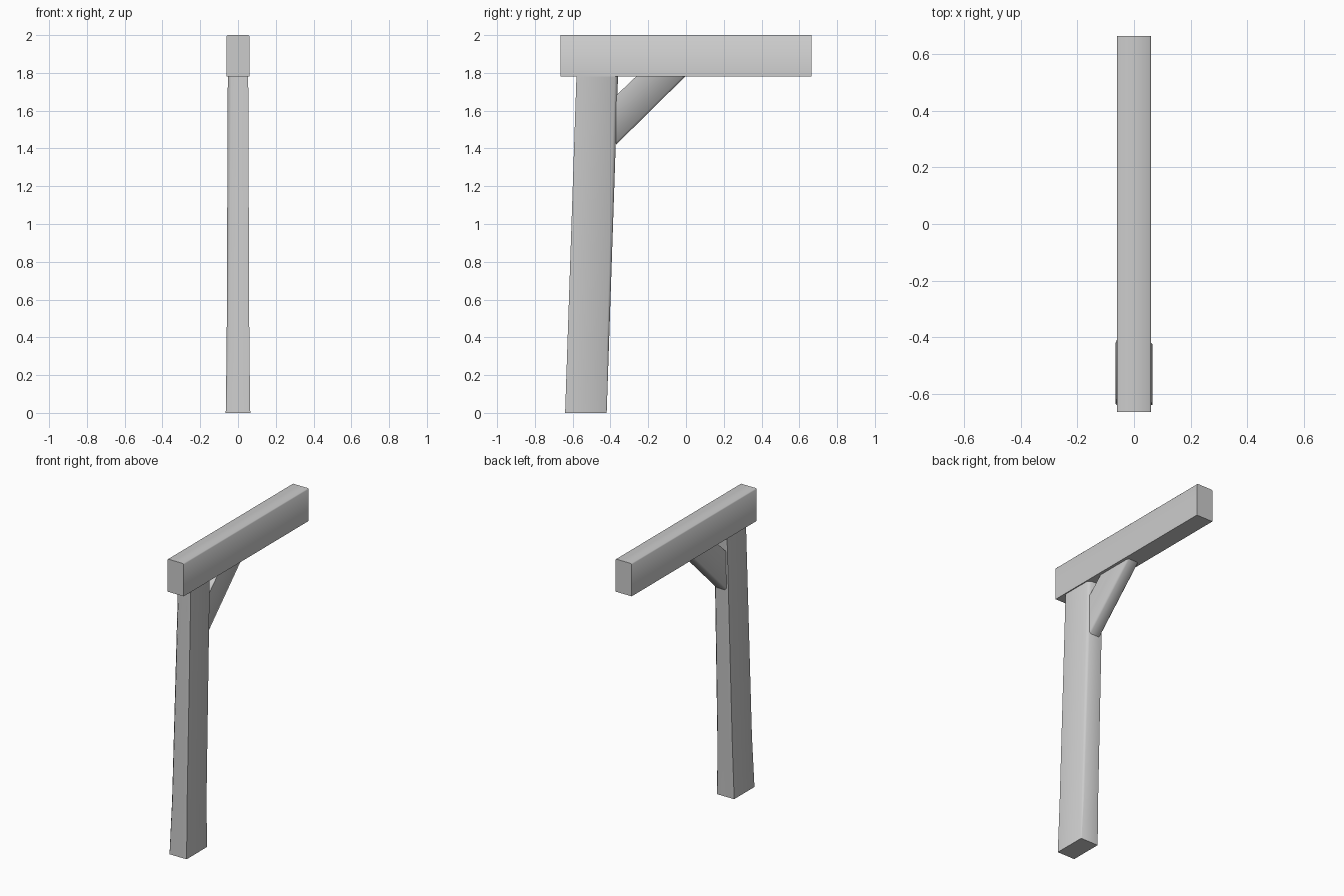
import bpy, bmesh, math

cube = bpy.data.objects.get("Cube")
if cube:
    bpy.data.objects.remove(cube, do_unlink=True)

grey = bpy.data.materials.new("weathered_grey")
grey.use_nodes = True
colour = (0.6, 0.6, 0.6, 1)
grey.diffuse_color = colour
grey.node_tree.nodes["Principled BSDF"].inputs["Base Color"].default_value = colour


def loft(name, rings):
    """Join matching cross-sections into a capped timber."""
    bm = bmesh.new()
    loops = [[bm.verts.new(p) for p in ring] for ring in rings]
    for a, b in zip(loops, loops[1:]):
        for i in range(len(a)):
            j = (i + 1) % len(a)
            bm.faces.new((a[i], a[j], b[j], b[i]))
    bm.faces.new(loops[0])
    bm.faces.new(loops[-1])
    bmesh.ops.recalc_face_normals(bm, faces=bm.faces)
    mesh = bpy.data.meshes.new(name)
    bm.to_mesh(mesh)
    bm.free()
    mesh.materials.append(grey)
    obj = bpy.data.objects.new(name, mesh)
    bpy.context.collection.objects.link(obj)
    bpy.ops.object.select_all(action='DESELECT')
    obj.select_set(True)
    bpy.context.view_layer.objects.active = obj
    bpy.ops.object.shade_smooth_by_angle(angle=math.radians(50))
    return obj


# Leaning post, tapered, with two opposite corners worn away
def post_ring(z, half, cut):
    lean = 0.06 * z / 1.78
    front, back = -0.64 + lean, -0.42 + lean
    return [(half, front, z), (half, back - cut, z), (half - cut, back, z),
            (-half, back, z), (-half, front + cut, z), (-half + cut, front, z)]


loft("post", [post_ring(0, 0.065, 0.004), post_ring(0.35, 0.06, 0.012),
              post_ring(1.785, 0.054, 0.018)])


# Top beam with eased upper edges
def beam_ring(y):
    w, low, high, cut = 0.061, 1.78, 2.0, 0.006
    return [(w, y, low), (w, y, high - cut), (w - cut, y, high),
            (-w + cut, y, high), (-w, y, high - cut), (-w, y, low)]


loft("top_beam", [beam_ring(-0.665), beam_ring(0.665)])


# Diagonal brace with eased lower edges
def brace_ring(x, inset):
    return [(x, -0.37, 1.42 + inset), (x, -0.37, 1.68),
            (x, -0.26, 1.785), (x, 0.0 - inset, 1.785)]


loft("brace", [brace_ring(-0.042, 0.014), brace_ring(-0.032, 0),
               brace_ring(0.032, 0), brace_ring(0.042, 0.014)])
